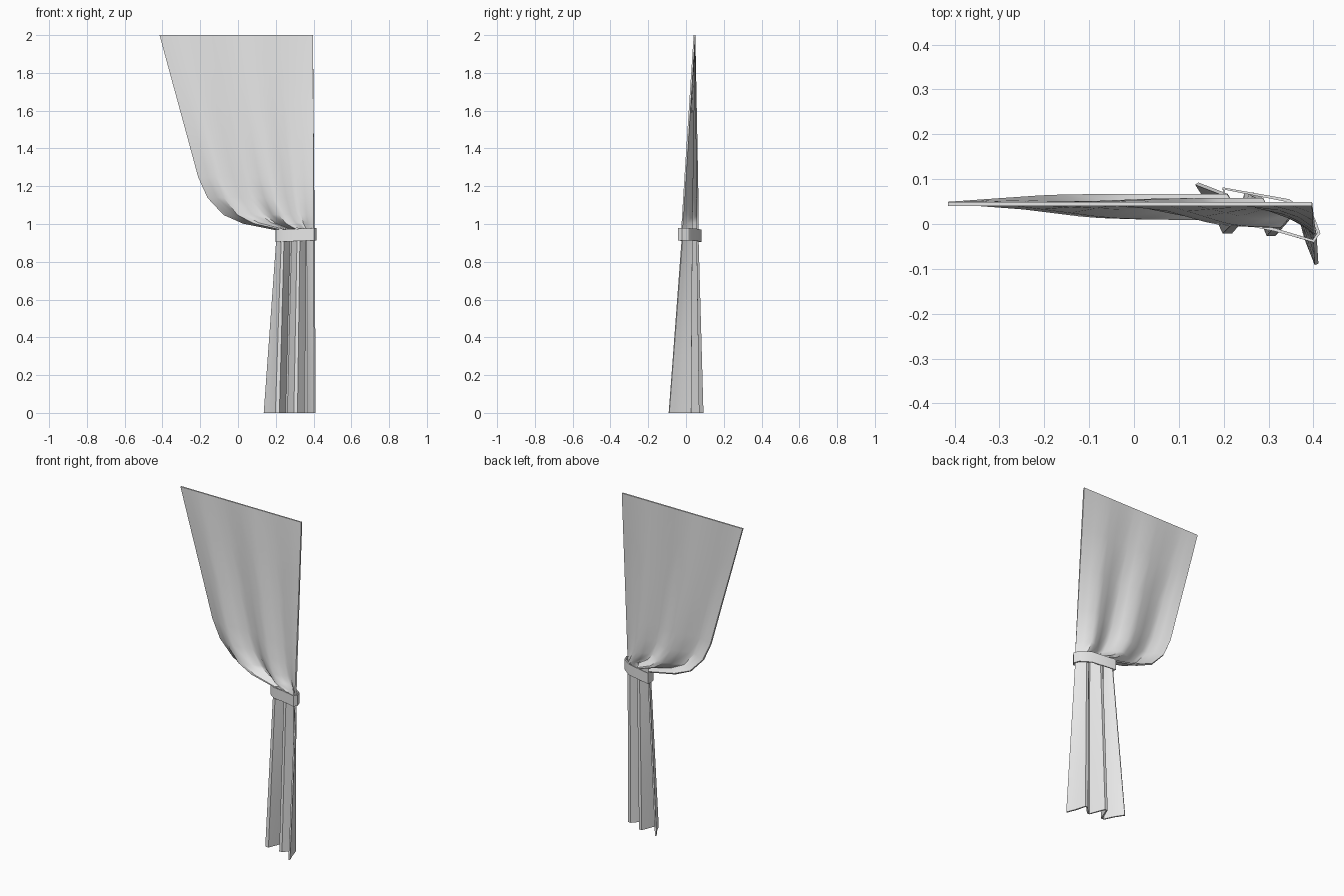
import bpy, math

if "Cube" in bpy.data.objects:
    bpy.data.objects.remove(bpy.data.objects["Cube"])

fabric = bpy.data.materials.new("pale grey fabric")
fabric.diffuse_color = (0.8, 0.8, 0.8, 1)
fabric.use_nodes = True
fabric.node_tree.nodes["Principled BSDF"].inputs["Base Color"].default_value = fabric.diffuse_color


def build(name, verts, faces, thickness, angle):
    """Mesh sheet -> thin solid with sharp edges kept."""
    me = bpy.data.meshes.new(name)
    me.from_pydata(verts, [], faces)
    me.materials.append(fabric)
    ob = bpy.data.objects.new(name, me)
    bpy.context.collection.objects.link(ob)
    bpy.ops.object.select_all(action='DESELECT')
    bpy.context.view_layer.objects.active = ob
    ob.select_set(True)
    m = ob.modifiers.new("thickness", 'SOLIDIFY')
    m.thickness = thickness
    m.offset = 0
    bpy.ops.object.modifier_apply(modifier=m.name)
    bpy.ops.object.shade_smooth_by_angle(angle=math.radians(angle))
    return ob


def lerp(a, b, t):
    return a + (b - a) * t


# Pleat outlines (x, y) at the floor and at the tie
floor_pts = [(0.14, 0.09), (0.21, -0.017), (0.257, 0.067),
             (0.305, -0.023), (0.362, 0.024), (0.407, -0.09)]
tie_pts = [(0.205, 0.065), (0.235, 0.012), (0.28, 0.054),
           (0.32, -0.004), (0.36, 0.03), (0.403, -0.022)]


def pleat(pts):
    """Zigzag with small flat tips."""
    out = [pts[0]]
    n = len(pts) - 1
    for k in range(n):
        a, b = pts[k], pts[k + 1]
        cuts = [(0.14, 0.0), (0.5, 0.5), (0.86, 1.0)]
        if k == 0:
            cuts[0] = (0.25, 0.25)
        if k == n - 1:
            cuts[2] = (0.75, 0.75)
        out += [(lerp(a[0], b[0], fx), lerp(a[1], b[1], fy)) for fx, fy in cuts]
    return out + [pts[-1]]


floor_row, tie_row = pleat(floor_pts), pleat(tie_pts)
cols = len(tie_row)

TOP, TIE = 2.0, 0.97
# Left edge of the draped upper part (x, z)
left_edge = [(-0.415, 2.0), (-0.347, 1.75), (-0.278, 1.5), (-0.21, 1.25),
             (-0.16, 1.14), (-0.075, 1.05), (0.03, 1.005), (0.205, TIE)]

verts = []
for ex, z in left_edge:
    s = (TOP - z) / (TOP - TIE)
    sag = ex - lerp(-0.415, tie_row[0][0], s)
    for tx, ty in tie_row:
        u = (tx - tie_row[0][0]) / (tie_row[-1][0] - tie_row[0][0])
        x = lerp(lerp(-0.415, 0.397, u), tx, s) + sag * (1 - u) ** 1.4
        verts.append((x, lerp(0.045, ty, s), z))
# Skirt below the tie
for z in (0.9, 0.6, 0.3, 0.0):
    s = (0.9 - z) / 0.9
    for a, b in zip(tie_row, floor_row):
        verts.append((lerp(a[0], b[0], s), lerp(a[1], b[1], s), z))
rows = len(verts) // cols
faces = [(r * cols + c, (r + 1) * cols + c, (r + 1) * cols + c + 1, r * cols + c + 1)
         for r in range(rows - 1) for c in range(cols - 1)]
build("curtain", verts, faces, 0.009, 40)

# Tie band around the gathered cloth
loop = [(0.2, 0.079), (0.203, 0.03), (0.24, 0.002), (0.315, -0.013),
        (0.4, -0.038), (0.412, -0.02), (0.4, 0.012), (0.345, 0.052)]
n = len(loop)
verts = [(x, y, z + (x - 0.2) * 0.04) for z in (0.905, 0.97) for x, y in loop]
faces = [(i, (i + 1) % n, n + (i + 1) % n, n + i) for i in range(n)]
build("tie_band", verts, faces, 0.007, 30)
